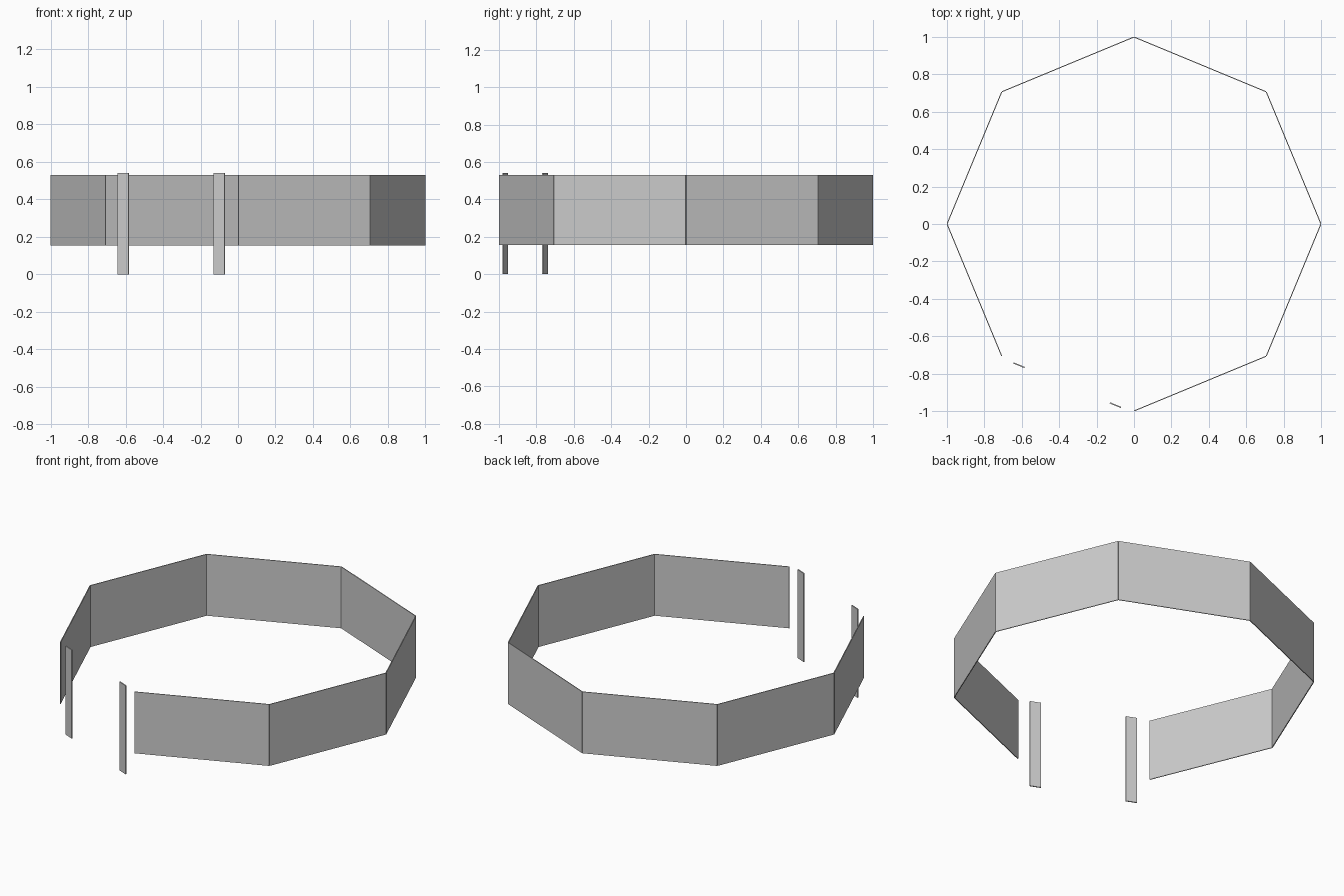
import bpy
import bmesh
from math import cos, sin, pi
from mathutils import Matrix, Vector

cube = bpy.data.objects.get("Cube")
if cube:
    bpy.data.objects.remove(cube)

SIDES = 8
RADIUS = 0.995                      # inner corner radius of the ring
APOTHEM = RADIUS * cos(pi / SIDES)
LENGTH = 2 * RADIUS * sin(pi / SIDES)
STEP = 2 * pi / SIDES
GATE = 5                            # open side of the octagon

grey = bpy.data.materials.new("light_grey")
grey.use_nodes = True
grey.diffuse_color = (0.6, 0.6, 0.6, 1)
grey.node_tree.nodes["Principled BSDF"].inputs["Base Color"].default_value = (0.6, 0.6, 0.6, 1)


def slab(name, side, distance, along, thick, width, bottom, top):
    """Upright thin box standing on one side of the octagon."""
    bm = bmesh.new()
    bmesh.ops.create_cube(bm, size=1)
    bmesh.ops.scale(bm, vec=(thick, width, top - bottom), verts=bm.verts)
    bmesh.ops.translate(bm, vec=Vector((distance, along, (top + bottom) / 2)), verts=bm.verts)
    bm.transform(Matrix.Rotation((side + 0.5) * STEP, 4, "Z"))
    mesh = bpy.data.meshes.new(name)
    bm.to_mesh(mesh)
    bm.free()
    mesh.materials.append(grey)
    bpy.context.collection.objects.link(bpy.data.objects.new(name, mesh))


# Wall panels, leaving the gate side open
THICK = 0.005
for i in range(SIDES):
    if i != GATE:
        slab(f"wall_panel_{i}", i, APOTHEM + THICK / 2, 0, THICK, LENGTH, 0.155, 0.53)

# Two flat posts in the opening
for label, along in (("right", -0.278), ("left", 0.278)):
    slab(f"gate_post_{label}", GATE, 0.931, along, 0.007, 0.064, 0, 0.54)
